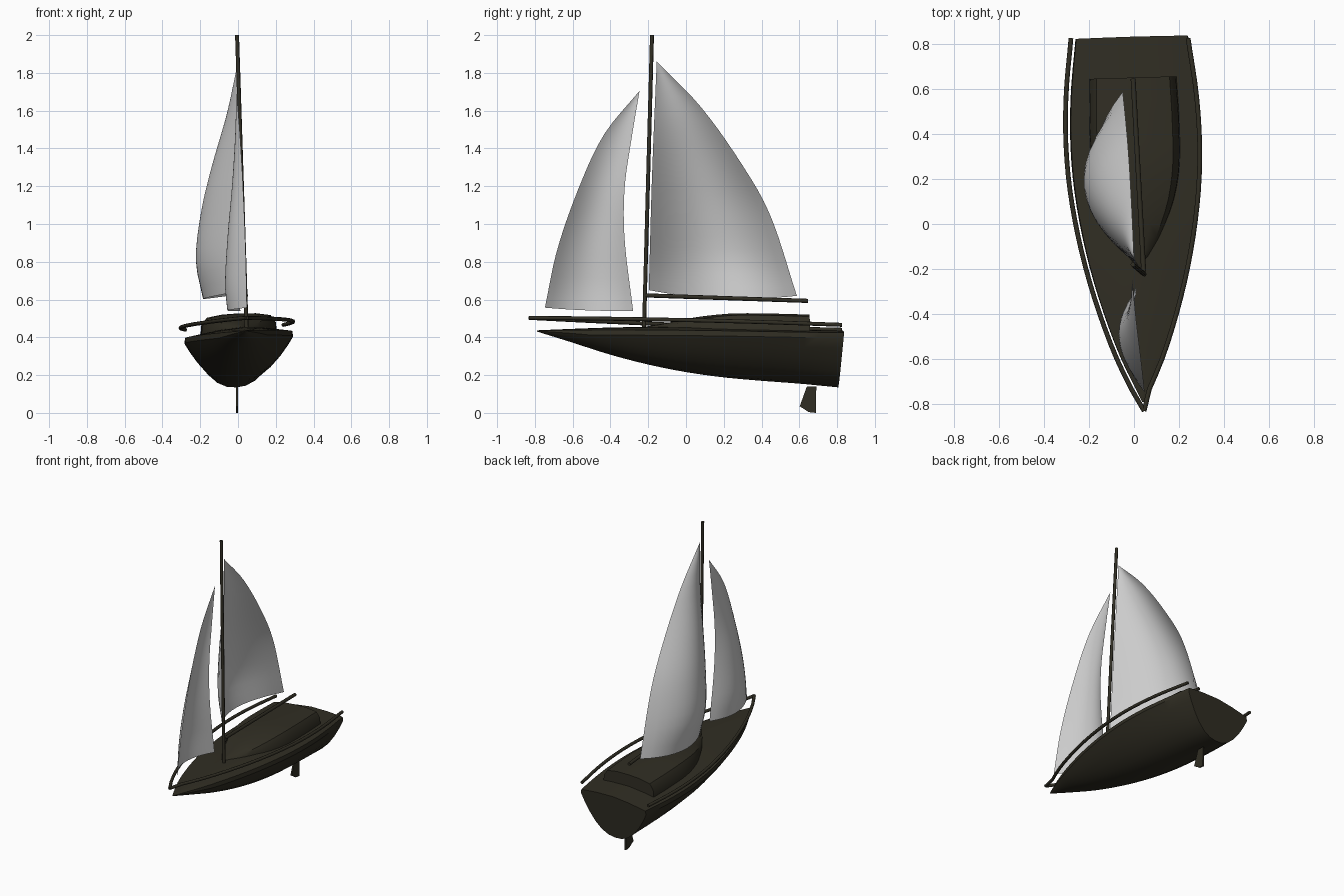
import bpy, bmesh
from mathutils import Vector

if "Cube" in bpy.data.objects:
    bpy.data.objects.remove(bpy.data.objects["Cube"])

dark = bpy.data.materials.new("dark_hull")
dark.diffuse_color = (0.03, 0.027, 0.017, 1)
dark.use_nodes = True
dark.node_tree.nodes["Principled BSDF"].inputs["Base Color"].default_value = dark.diffuse_color


def interp(pts, t):
    """Smooth interpolation through (t, value...) samples."""
    n = len(pts)
    i = next((k for k in range(n - 1) if t <= pts[k + 1][0]), n - 2)
    p1, p2 = pts[i], pts[i + 1]
    p0, p3 = pts[max(i - 1, 0)], pts[min(i + 2, n - 1)]
    h = p2[0] - p1[0]
    s = (t - p1[0]) / h
    out = []
    for k in range(1, len(p1)):
        m1 = (p2[k] - p0[k]) / (p2[0] - p0[0]) * h
        m2 = (p3[k] - p1[k]) / (p3[0] - p1[0]) * h
        out.append((2*s**3 - 3*s**2 + 1) * p1[k] + (s**3 - 2*s**2 + s) * m1
                   + (3*s**2 - 2*s**3) * p2[k] + (s**3 - s**2) * m2)
    return out


def loft(name, rows, closed=False, mat=None, angle=0.6):
    """Skin rows of points; closed rows become a capped solid."""
    bm = bmesh.new()
    vr = [[bm.verts.new(p) for p in r] for r in rows]
    n = len(rows[0])
    for a, b in zip(vr, vr[1:]):
        for j in range(n if closed else n - 1):
            k = (j + 1) % n
            bm.faces.new((a[j], a[k], b[k], b[j]))
    if closed:
        bm.faces.new(vr[0])
        bm.faces.new(vr[-1])
    bmesh.ops.remove_doubles(bm, verts=bm.verts, dist=0.0005)
    bmesh.ops.recalc_face_normals(bm, faces=bm.faces)
    me = bpy.data.meshes.new(name)
    bm.to_mesh(me)
    bm.free()
    ob = bpy.data.objects.new(name, me)
    bpy.context.collection.objects.link(ob)
    if mat:
        me.materials.append(mat)
    bpy.ops.object.select_all(action='DESELECT')
    ob.select_set(True)
    bpy.context.view_layer.objects.active = ob
    bpy.ops.object.shade_smooth_by_angle(angle=angle)
    return ob


def tube(name, pts, r):
    """Round bar along a path."""
    cu = bpy.data.curves.new(name, 'CURVE')
    cu.dimensions = '3D'
    cu.bevel_depth, cu.bevel_resolution, cu.use_fill_caps = r, 2, True
    sp = cu.splines.new('POLY')
    sp.points.add(len(pts) - 1)
    for q, p in zip(sp.points, pts):
        q.co = (*p, 1)
    cu.materials.append(dark)
    ob = bpy.data.objects.new(name, cu)
    bpy.context.collection.objects.link(ob)
    return ob


def centre(y):
    return 0.04 - 0.05 * (y + 0.79) / 1.62   # slight yaw of the boat


def placed(x, y, z, heel=0.06):
    return Vector((centre(y) + x, y + 0.03 * x, z + heel * x))


# Hull stations: y, half width, keel z, gunwale z, deck crown z
stations = [(-0.79, .003, .431, .435, .437), (-0.6, .09, .372, .433, .445),
            (-0.4, .16, .308, .430, .452), (-0.2, .215, .256, .426, .455),
            (0, .255, .216, .422, .455), (.2, .28, .188, .418, .450),
            (.4, .287, .170, .414, .445), (.6, .277, .155, .411, .440),
            (.82, .25, .135, .410, .435)]
N = 24
rows = []
for i in range(N + 1):
    y = -0.79 + 1.61 * i / N
    w, zk, zt, zc = interp(stations, y)
    chine = zt - min(0.028, 0.3 * (zt - zk))
    us = (0, .2, .4, .6, .77, .9, 1)
    half = [(w * u, zk + (chine - zk) * u**2.3) for u in us] + [(w * .985, zt)]
    sec = half + [(w * .5, (zt + 2 * zc) / 3), (0, zc)]
    sec += [(-x, z) for x, z in reversed(sec[1:-1])]
    lean = 0.085 * max(0, (y - .6) / .22)    # raked transom
    rows.append([placed(x, y + lean * (z - .30), z) for x, z in sec])
loft("hull", rows, True, dark)

# Cabin trunk: y, half width, roof z
cab = [(-0.22, .006, .456), (-0.1, .075, .476), (0, .125, .497), (.1, .165, .513),
       (.25, .195, .526), (.45, .2, .525), (.65, .193, .520)]
rows = []
for i in range(17):
    y = -0.22 + .87 * i / 16
    w, zt = interp(cab, y)
    sec = [(w, .415), (w * .98, .415 + (zt - .415) * .5), (w * .84, zt - .016),
           (w * .45, zt - .003), (0, zt)]
    sec += [(-x, z) for x, z in reversed(sec[:-1])]
    rows.append([placed(x, y, z, .04) for x, z in sec])
loft("cabin", rows, True, dark)

# Hand rails, one per side, meeting at the bow
for side, name in ((1, "rail_right"), (-1, "rail_left")):
    pts = [(.045, -.83, .503)]
    for i in range(1, 25):
        y = -.8 + 1.625 * i / 24
        w = interp(stations, min(y, .82))[0] + .010
        x = side * w
        pts.append((centre(y) - .01 + x, y, .503 - .050 * (y + .83) / 1.66 + .05 * x))
    tube(name, pts, .0105)

# Spars
tube("mast", [(.045, -.222, .455), (-.005, -.18, 2.0)], .0105)
tube("boom", [(.043, -.212, .622), (-.004, .645, .593)], .011)

# Rudder blade
prof = [(.64, .14), (.69, .14), (.687, 0), (.65, .004), (.602, .035)]
loft("rudder", [[(x, y, z) for y, z in prof] for x in (-.010, .0)], True, dark, 0.3)


def sail(name, luff, leech, belly, foot_sag):
    """Cambered sheet between two edge curves given as (v, x, y, z)."""
    rows = []
    for i in range(21):
        v = i / 20
        a, b = Vector(interp(luff, v)), Vector(interp(leech, v))
        d = max(0, interp(belly, v)[0])
        row = []
        for j in range(15):
            u = j / 14
            p = a.lerp(b, u)
            c = 4 * u * (1 - u)
            p.x -= d * c
            p.z -= foot_sag * c * (1 - v)**4
            row.append(p)
        rows.append(row)
    loft(name, rows, angle=1.0)


# Mainsail
sail("mainsail",
     [(0, .035, -.197, .65), (.5, .018, -.18, 1.25), (1, 0, -.155, 1.86)],
     [(0, -.05, .587, .62), (.35, -.035, .44, 1.06), (.58, -.022, .28, 1.34),
      (.81, -.01, .07, 1.63), (1, 0, -.155, 1.86)],
     [(0, .175), (.15, .215), (.35, .19), (.55, .135), (.78, .055), (1, 0)], .03)

# Foresail
sail("foresail",
     [(0, .047, -.747, .557), (.28, .040, -.68, .87), (.57, .026, -.56, 1.21),
      (.8, .010, -.43, 1.48), (1, -.008, -.246, 1.705)],
     [(0, .012, -.28, .54), (.33, .006, -.325, .92), (.57, .002, -.325, 1.19),
      (.8, -.003, -.287, 1.46), (1, -.008, -.246, 1.705)],
     [(0, .085), (.12, .095), (.35, .075), (.57, .045), (.8, .018), (1, 0)], .006)
